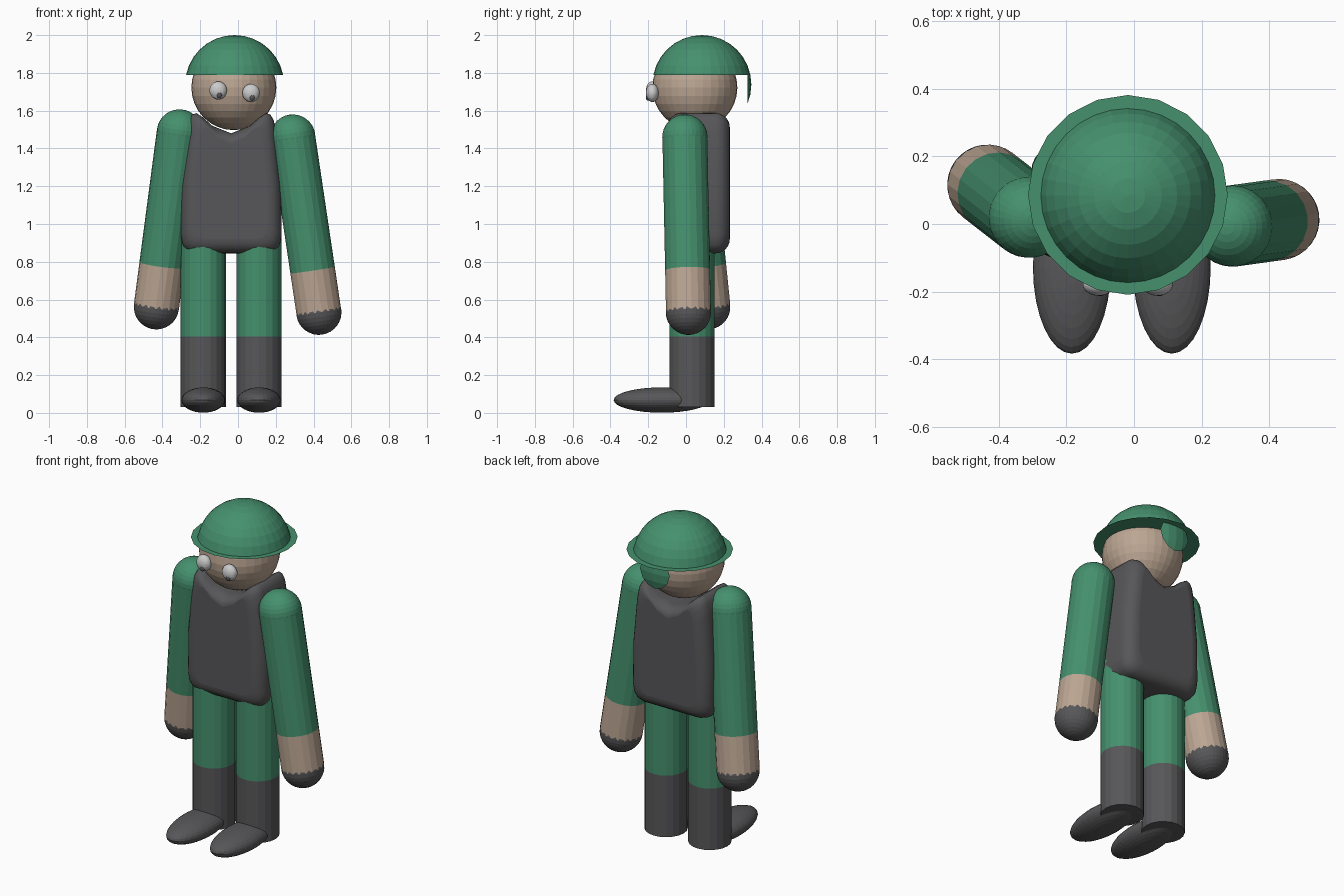
import bpy, bmesh, math
from mathutils import Matrix, Vector

if "Cube" in bpy.data.objects:
    bpy.data.objects.remove(bpy.data.objects["Cube"])


def material(name, rgb):
    m = bpy.data.materials.new(name)
    m.diffuse_color = (*rgb, 1)
    m.use_nodes = True
    m.node_tree.nodes["Principled BSDF"].inputs["Base Color"].default_value = m.diffuse_color
    return m


GREEN = material("green", (0.06, 0.28, 0.155))
SKIN = material("skin", (0.50, 0.38, 0.29))
DARK = material("dark_grey", (0.095, 0.095, 0.10))
PUPIL = material("pupil_grey", (0.10, 0.10, 0.11))


def finish(name, bm, mat=None):
    bmesh.ops.recalc_face_normals(bm, faces=bm.faces)
    me = bpy.data.meshes.new(name)
    bm.to_mesh(me)
    bm.free()
    ob = bpy.data.objects.new(name, me)
    bpy.context.collection.objects.link(ob)
    if mat:
        me.materials.append(mat)
    return ob


def ellipsoid(name, centre, radii, mat=None, cuts=(), segs=32, rot=None):
    """UV sphere; each cut is (point, normal, fill) and keeps the side opposite the normal."""
    bm = bmesh.new()
    bmesh.ops.create_uvsphere(bm, u_segments=segs, v_segments=segs // 2, radius=1)
    m = Matrix.Translation(centre) @ (rot or Matrix()) @ Matrix.Diagonal((*radii, 1))
    bmesh.ops.transform(bm, matrix=m, verts=bm.verts)
    for point, normal, fill in cuts:
        geom = bm.verts[:] + bm.edges[:] + bm.faces[:]
        bmesh.ops.bisect_plane(bm, geom=geom, plane_co=point, plane_no=normal, clear_outer=True)
        if fill:
            bmesh.ops.holes_fill(bm, edges=[e for e in bm.edges if e.is_boundary], sides=0)
    return finish(name, bm, mat)


def tube(name, a, b, r, mat, segs=20):
    a, b = Vector(a), Vector(b)
    d = b - a
    bm = bmesh.new()
    m = Matrix.Translation((a + b) / 2) @ d.to_track_quat('Z', 'Y').to_matrix().to_4x4()
    bmesh.ops.create_cone(bm, cap_ends=True, segments=segs, radius1=r, radius2=r,
                          depth=d.length, matrix=m)
    return finish(name, bm, mat)


CX = -0.036  # middle of the body

# Torso: half outline with scooped neck, mirrored and lofted front to back with a rounded rim
half = [(0, .845), (.19, .845), (.235, .86), (.258, .89), (.267, .94), (.265, 1.2),
        (.238, 1.48), (.225, 1.55), (.207, 1.58), (.185, 1.587), (.15, 1.565),
        (.1, 1.52), (0, 1.48)]
outline = half + [(-x, z) for x, z in reversed(half[1:-1])]
Y0, Y1, R, N = -0.10, 0.232, 0.075, 6
layers = []
for i in range(N + 1):
    a = math.pi / 2 * i / N
    layers.append((Y0 + R * (1 - math.sin(a)), R * (1 - math.cos(a))))
layers = layers[::-1] + [(Y0 + Y1 - y, d) for y, d in layers]
bm = bmesh.new()
loops = []
for y, d in layers:
    sx, sz = 1 - d / .267, 1 - d / .37
    loops.append([bm.verts.new((CX + x * sx, y, 1.215 + (z - 1.215) * sz)) for x, z in outline])
n = len(outline)
for p, q in zip(loops, loops[1:]):
    for i in range(n):
        bm.faces.new((p[i], p[(i + 1) % n], q[(i + 1) % n], q[i]))
bm.faces.new(loops[0])
bm.faces.new(loops[-1])
bmesh.ops.remove_doubles(bm, verts=bm.verts, dist=1e-5)
torso = finish("torso", bm, DARK)
for p in torso.data.polygons:
    p.use_smooth = len(p.vertices) == 4

# Legs, boots and feet
for side, s in (("left", -1), ("right", 1)):
    x = CX + s * 0.1475
    tube(side + "_leg", (x, .032, .405), (x, .032, .98), .12, GREEN)
    tube(side + "_boot", (x, .032, .03), (x, .032, .405), .12, DARK)
    ellipsoid(side + "_foot", (x, -.128, .068), (.115, .255, .067), DARK)

# Arms: shoulder ball, sleeve, forearm and rounded hand along one axis
arms = {"left": ((-.31, .02, 1.487), (-.432, .115, .562)),
        "right": ((.29, -.006, 1.46), (.428, .013, .533))}
for side, (a, b) in arms.items():
    a, b = Vector(a), Vector(b)
    wrist = a.lerp(b, .76)
    rot = (b - a).to_track_quat('Z', 'Y').to_matrix().to_4x4()
    ellipsoid(side + "_shoulder", a, (.12,) * 3, GREEN, rot=rot)
    tube(side + "_sleeve", a, wrist, .12, GREEN)
    tube(side + "_forearm", wrist, b, .12, SKIN)
    ellipsoid(side + "_hand", b, (.12,) * 3, DARK, rot=rot)

# Head and eyes
ellipsoid("head", (-.022, .047, 1.722), (.225,) * 3, SKIN)
for side, x, z in (("left", -.105, 1.707), ("right", .069, 1.694)):
    ellipsoid(side + "_eye", (x, -.178, z), (.046, .034, .048))
    ellipsoid(side + "_pupil", (x + .006, -.203, z - .024), (.014, .010, .017), PUPIL, segs=16)

# Helmet: dome, flat brim and the small neck guard left from the same sphere
HC, HR, BZ = (-.018, .084, 1.738), (.262,) * 3, 1.788
ellipsoid("helmet_dome", HC, HR, GREEN, [((0, 0, BZ), (0, 0, -1), False)])
ellipsoid("helmet_neck_guard", HC, HR, GREEN,
          [((0, .326, 0), (0, -1, 0), True), ((0, 0, BZ), (0, 0, 1), False)])
bm = bmesh.new()
bmesh.ops.create_circle(bm, cap_ends=True, segments=20, radius=.295,
                        matrix=Matrix.Translation((-.018, .086, BZ)))
finish("helmet_brim", bm, GREEN)
